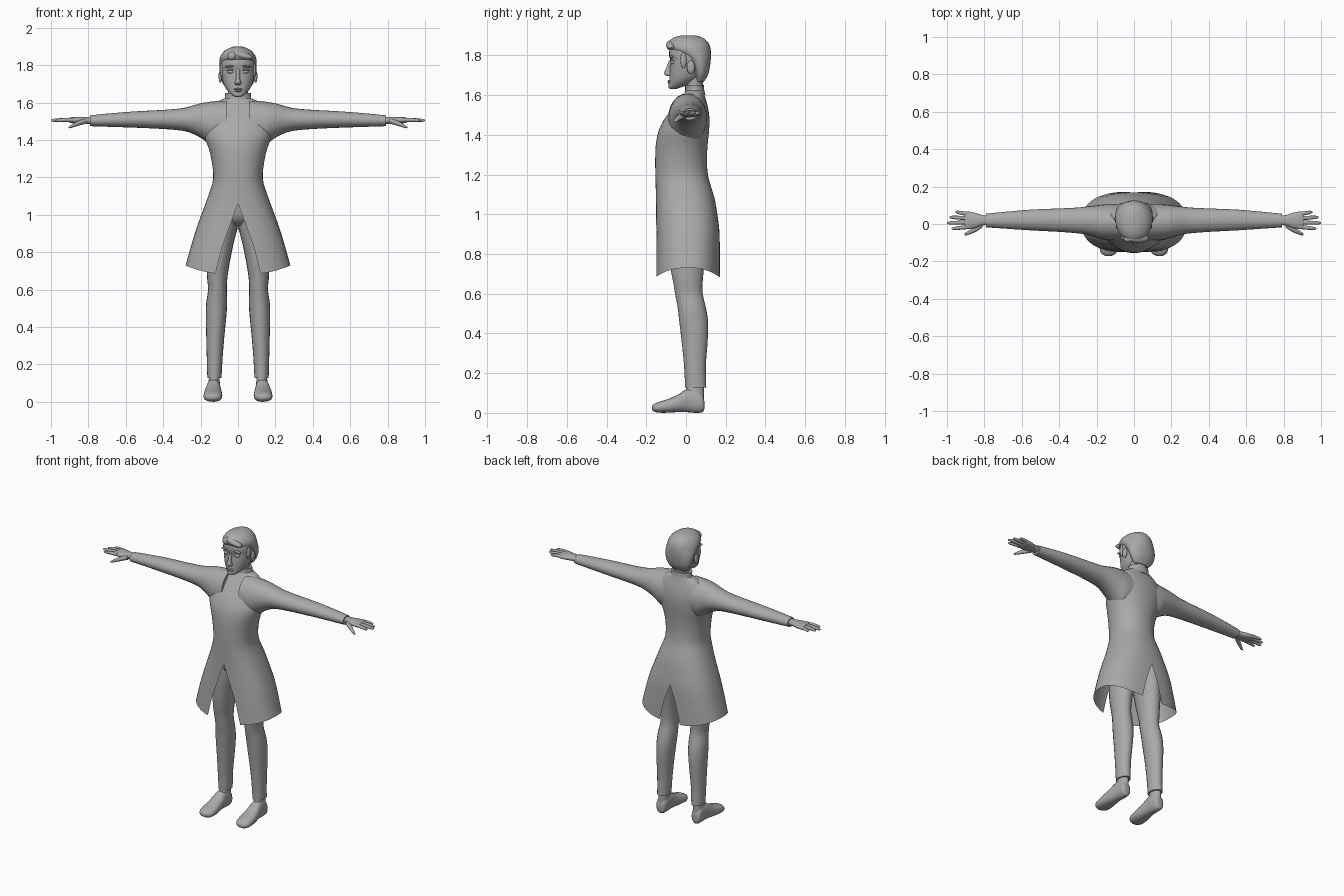
import bpy, bmesh, math

grey = bpy.data.materials.new("plain_grey")
grey.diffuse_color = (0.4, 0.4, 0.4, 1)


def smooth_rows(rows, steps):
    """Catmull-Rom interpolation between section rows."""
    out = []
    for i in range(len(rows) - 1):
        p0, p1 = rows[max(i - 1, 0)], rows[i]
        p2, p3 = rows[i + 1], rows[min(i + 2, len(rows) - 1)]
        for s in range(steps):
            t = s / steps
            out.append([0.5 * (2 * b + (c - a) * t + (2 * a - 5 * b + 4 * c - d) * t * t
                               + (3 * b - a - 3 * c + d) * t ** 3)
                        for a, b, c, d in zip(p0, p1, p2, p3)])
    return out + [list(rows[-1])]


def spow(v, e):
    return math.copysign(abs(v) ** e, v)


def finish(bm, name, mirror):
    bmesh.ops.recalc_face_normals(bm, faces=bm.faces)
    me = bpy.data.meshes.new(name)
    bm.to_mesh(me)
    bm.free()
    me.materials.append(grey)
    ob = bpy.data.objects.new(name, me)
    bpy.context.collection.objects.link(ob)
    bpy.ops.object.select_all(action='DESELECT')
    ob.select_set(True)
    bpy.context.view_layer.objects.active = ob
    bpy.ops.object.shade_smooth_by_angle(angle=math.radians(45))
    if mirror:
        ob.modifiers.new("mirror", 'MIRROR').merge_threshold = 0.0005
    return ob


def loft(name, axis, rows, mirror=False, n=20, p=2.0, steps=3):
    """Rows are (position, low a, high a, low b, high b) along an axis."""
    bm = bmesh.new()
    rings = []
    for t, a0, a1, b0, b1 in smooth_rows(rows, steps):
        ring = []
        for k in range(n):
            ang = 2 * math.pi * k / n
            a = (a0 + a1) / 2 + (a1 - a0) / 2 * spow(math.cos(ang), 2 / p)
            b = (b0 + b1) / 2 + (b1 - b0) / 2 * spow(math.sin(ang), 2 / p)
            ring.append(bm.verts.new({'x': (t, a, b), 'y': (a, t, b), 'z': (a, b, t)}[axis]))
        rings.append(ring)
    for r, q in zip(rings, rings[1:]):
        for k in range(n):
            bm.faces.new((r[k], r[(k + 1) % n], q[(k + 1) % n], q[k]))
    bm.faces.new(rings[0])
    bm.faces.new(rings[-1])
    return finish(bm, name, mirror)


def ball(name, loc, size, mirror=False, tilt=0):
    bm = bmesh.new()
    bmesh.ops.create_uvsphere(bm, u_segments=16, v_segments=10, radius=1)
    c, s = math.cos(tilt), math.sin(tilt)
    for v in bm.verts:
        x, y, z = (v.co[i] * size[i] for i in range(3))
        v.co = (loc[0] + c * x - s * z, loc[1] + y, loc[2] + s * x + c * z)
    return finish(bm, name, mirror)


# coat body: half shell (height, half width, front, back), slit at front and back
coat = [(1.625, .065, .0, .09), (1.60, .12, -.015, .093), (1.55, .168, -.055, .108),
        (1.485, .186, -.105, .118), (1.42, .18, -.138, .116), (1.35, .155, -.152, .109),
        (1.27, .138, -.155, .105), (1.19, .133, -.154, .112), (1.12, .153, -.152, .132),
        (1.06, .174, -.151, .148), (.93, .222, -.151, .167), (.82, .255, -.153, .171),
        (.73, .28, -.156, .174)]
rows, N = smooth_rows(coat, 3), 22
bm = bmesh.new()
grid = []
for i, (z, w, f, b) in enumerate(rows):
    p = 2.1 + 0.4 * min(1, max(0, (1.3 - z) / .4))
    front = max(0, .12 * (1.06 - z) / .33)
    back = max(0, .075 * (.93 - z) / .20)
    s0 = math.asin((front / w) ** (p / 2))
    s1 = math.pi - math.asin((back / w) ** (p / 2))
    dip = .05 * max(0, (.82 - z) / .09)
    line = []
    for k in range(N + 1):
        a = s0 + (s1 - s0) * k / N
        x, y = w * abs(math.sin(a)) ** (2 / p), -spow(math.cos(a), 2 / p)
        line.append(bm.verts.new((x, (f + b) / 2 + y * (b - f) / 2,
                                  z - dip * math.cos(a) ** 2)))
    grid.append(line)
for r, q in zip(grid, grid[1:]):
    for k in range(N):
        bm.faces.new((r[k], r[k + 1], q[k + 1], q[k]))
finish(bm, "coat", True)
loft("collar", 'z', [(1.60, -.085, .085, -.01, .098), (1.625, -.07, .07, -.004, .092),
                     (1.652, -.069, .069, -.006, .09)])

# sleeves flowing out of the shoulder
loft("sleeve", 'x', [(.06, -.09, .105, 1.36, 1.61), (.13, -.088, .106, 1.362, 1.607),
                     (.165, -.083, .104, 1.387, 1.602), (.20, -.073, .1, 1.412, 1.596),
                     (.25, -.058, .094, 1.437, 1.582), (.30, -.05, .088, 1.45, 1.57),
                     (.40, -.042, .083, 1.459, 1.561), (.55, -.034, .077, 1.466, 1.553),
                     (.70, -.024, .064, 1.471, 1.541), (.79, -.018, .055, 1.474, 1.532)],
     True, n=24)

# hands
loft("palm", 'x', [(.77, -.006, .045, 1.485, 1.524), (.81, -.008, .047, 1.487, 1.524),
                   (.85, -.022, .06, 1.488, 1.524), (.89, -.026, .067, 1.49, 1.522),
                   (.905, -.02, .062, 1.496, 1.518)], True, p=2.3)
for label, y0, y1, tip in (("index", -.016, -.024, .975), ("middle", .008, .006, 1.0),
                           ("ring", .031, .036, .987), ("little", .053, .063, .955)):
    rr = .0105
    loft(label + "_finger", 'x',
         [(.88, y0 - rr, y0 + rr, 1.496, 1.519),
          ((.88 + tip) / 2, (y0 + y1) / 2 - rr, (y0 + y1) / 2 + rr, 1.497, 1.518),
          (tip - .012, y1 - .008, y1 + .008, 1.497, 1.513),
          (tip, y1 - .003, y1 + .003, 1.502, 1.508)], True, n=10)
loft("thumb", 'x', [(.81, -.018, .015, 1.487, 1.515), (.845, -.042, -.008, 1.478, 1.507),
                    (.875, -.054, -.03, 1.469, 1.492), (.895, -.061, -.043, 1.463, 1.479),
                    (.905, -.06, -.052, 1.463, 1.469)], True, n=10)

# trousers
loft("trouser_leg", 'z', [(1.02, .0, .15, -.095, .12), (.93, .004, .168, -.095, .12),
                          (.84, .025, .17, -.09, .108), (.74, .045, .168, -.08, .092),
                          (.66, .057, .165, -.065, .084), (.60, .06, .16, -.055, .084),
                          (.53, .058, .17, -.042, .1), (.46, .062, .172, -.034, .111),
                          (.36, .072, .17, -.022, .109), (.24, .082, .167, -.01, .1),
                          (.128, .088, .164, -.004, .102)], True)
loft("pelvis", 'z', [(1.15, -.12, .12, -.1, .1), (1.05, -.15, .15, -.1, .125),
                     (.98, -.13, .13, -.085, .115), (.94, -.05, .05, -.04, .07)])

# shoes
loft("shoe", 'y', [(.092, .115, .148, .02, .06), (.083, .1, .161, .004, .095),
                   (.05, .094, .165, .0, .122), (.0, .092, .17, .004, .118),
                   (-.04, .088, .178, .004, .092), (-.09, .084, .184, .001, .07),
                   (-.135, .086, .183, .001, .056), (-.16, .1, .172, .006, .045),
                   (-.172, .122, .15, .016, .034)], True, p=2.3)
loft("shoe_ankle", 'z', [(.04, .095, .163, .0, .09), (.09, .097, .159, -.004, .09),
                         (.145, .099, .154, .004, .09)], True)

# neck and head
loft("neck", 'z', [(1.58, -.06, .06, .005, .09), (1.65, -.053, .053, .0, .085),
                   (1.71, -.055, .055, -.01, .09)])
loft("head", 'z', [(1.631, -.014, .014, -.08, -.05), (1.637, -.028, .028, -.087, -.03),
                   (1.655, -.049, .049, -.087, .02), (1.68, -.068, .068, -.084, .06),
                   (1.71, -.08, .08, -.083, .085), (1.75, -.089, .089, -.08, .1),
                   (1.775, -.091, .091, -.079, .105), (1.80, -.092, .092, -.085, .108),
                   (1.84, -.086, .086, -.08, .105), (1.875, -.055, .055, -.05, .075)],
     n=28, p=2.15)
loft("nose", 'z', [(1.695, -.012, .012, -.094, -.07), (1.704, -.018, .018, -.108, -.07),
                   (1.715, -.014, .014, -.109, -.07), (1.74, -.01, .01, -.098, -.07),
                   (1.775, -.011, .011, -.086, -.065)], n=12)
ball("upper_lip", (0, -.083, 1.672), (.024, .010, .005))
ball("lower_lip", (0, -.083, 1.663), (.02, .010, .006))
ball("eyeball", (.038, -.066, 1.765), (.018, .013, .010), True)
ball("upper_eyelid", (.039, -.068, 1.775), (.022, .013, .004), True, -.1)
ball("eyebrow", (.043, -.073, 1.794), (.028, .012, .006), True, -.1)
ball("ear", (.094, .025, 1.74), (.010, .02, .034), True)

# swept hair
loft("hair", 'z', [(1.665, -.052, .052, .05, .088), (1.70, -.08, .08, .038, .11),
                   (1.74, -.094, .094, .025, .12), (1.78, -.099, .099, -.005, .125),
                   (1.805, -.1, .1, -.045, .126), (1.83, -.099, .099, -.084, .124),
                   (1.855, -.09, .09, -.094, .117), (1.88, -.068, .068, -.077, .098),
                   (1.896, -.036, .036, -.045, .066), (1.901, -.01, .01, -.01, .03)], n=28)
ball("hair_swoop", (.022, -.076, 1.853), (.06, .024, .019), tilt=-.25)
ball("hair_curl", (-.032, -.08, 1.85), (.026, .019, .022), tilt=.5)
ball("sideburn", (.086, -.012, 1.775), (.011, .016, .04), True)
